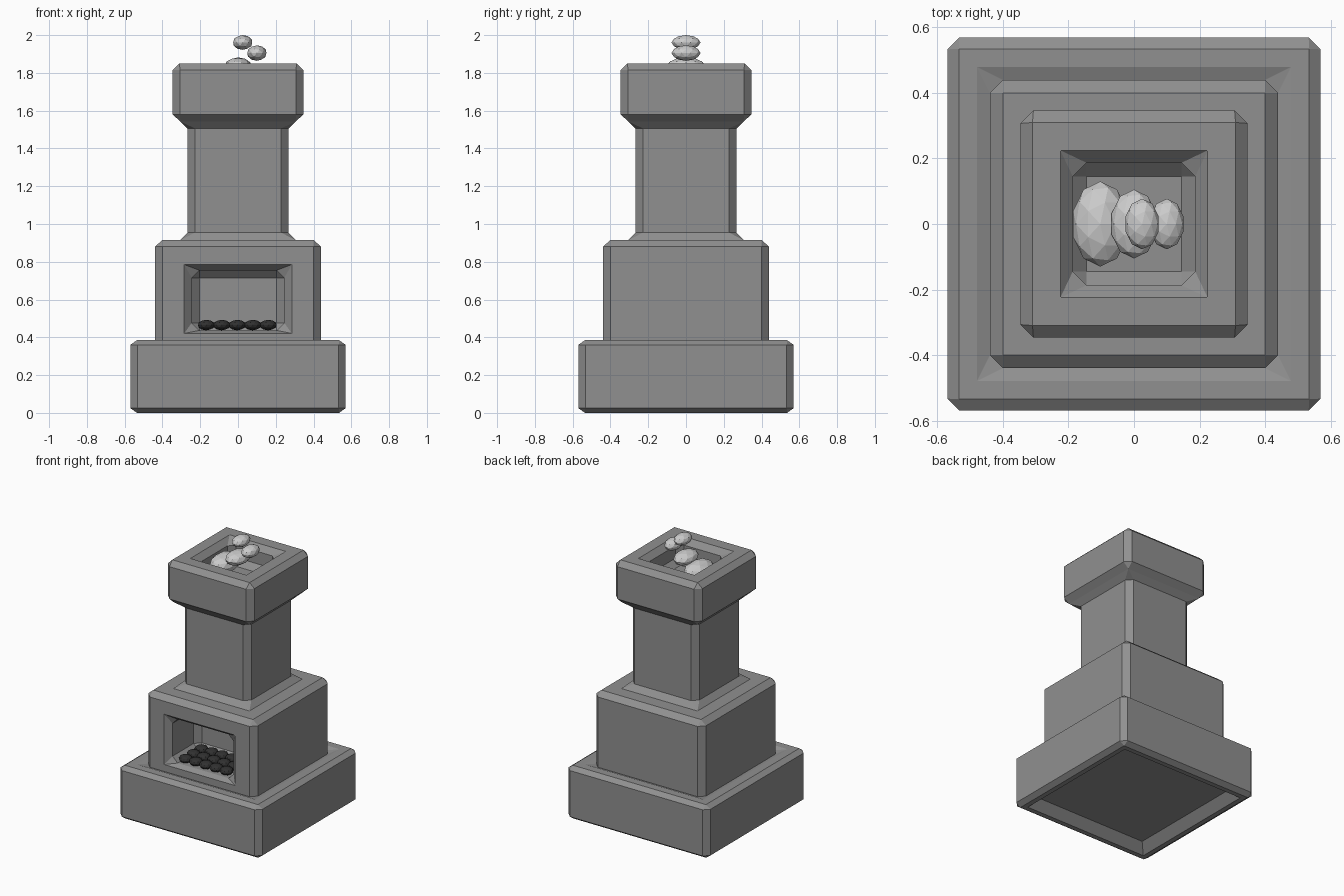
import bpy, bmesh
from mathutils import Vector

if "Cube" in bpy.data.objects:
    bpy.data.objects.remove(bpy.data.objects["Cube"])


def material(name, v):
    m = bpy.data.materials.new(name)
    m.diffuse_color = (v, v, v, 1)
    m.use_nodes = True
    m.node_tree.nodes["Principled BSDF"].inputs["Base Color"].default_value = m.diffuse_color
    return m


def corners(a, b, c):
    # rectangle of half sizes a, b with corners cut by c
    return [(a, -b + c), (a, b - c), (a - c, b), (-a + c, b),
            (-a, b - c), (-a, -b + c), (-a + c, -b), (a - c, -b)]


def loft(bm, rings, place, cap_start):
    # skin a list of (half_a, half_b, cut, distance) rings
    loops = [[bm.verts.new(place(u, v, c, d)) for u, v in corners(a, b, c)]
             for a, b, c, d in rings]
    for lo, hi in zip(loops, loops[1:]):
        for i in range(8):
            j = (i + 1) % 8
            bm.faces.new((lo[i], lo[j], hi[j], hi[i]))
    if cap_start:
        bm.faces.new(loops[0])
    bm.faces.new(loops[-1])


stone = material("stone", 0.28)
smoke = material("smoke", 0.6)
coal = material("coal", 0.03)

# Stone body: half width, corner cut, height; from the hollow underside
# up the outside and ending inside the chimney hole
body = [(.44, 0, .06), (.50, 0, 0), (.535, 0, 0), (.57, .037, .025), (.57, .037, .36), (.535, 0, .385),
        (.48, 0, .385), (.44, .04, .37), (.44, .04, .88), (.40, 0, .915),
        (.305, 0, .915), (.267, .04, .955), (.267, .04, 1.505),
        (.305, 0, 1.543), (.347, .04, 1.58), (.347, .04, 1.815), (.31, 0, 1.85),
        (.225, 0, 1.85), (.187, .042, 1.81), (.187, .042, 1.72), (.145, 0, 1.68)]
bm = bmesh.new()
loft(bm, [(h, h, c, z) for h, c, z in body],
     lambda u, v, c, d: Vector((u, v, d)), True)

# Fire opening replaces the front panel of the middle block
panel = min(bm.faces, key=lambda f: (f.calc_center_median() - Vector((0, -.44, .625))).length)
bmesh.ops.delete(bm, geom=[panel], context='FACES_ONLY')
heights = {-.44: .603, -.40: .596, -.16: .596, -.12: .596, -.441: .625}
opening = [(.40, .255, 0, -.441), (.285, .1825, 0, -.44), (.245, .159, .04, -.40),
           (.245, .159, .04, -.16), (.205, .119, 0, -.12)]
loft(bm, opening, lambda u, v, c, d: Vector((u, max(d, -.44), heights[d] + v)), False)
bmesh.ops.remove_doubles(bm, verts=bm.verts[:], dist=0.0005)
bmesh.ops.recalc_face_normals(bm, faces=bm.faces[:])
mesh = bpy.data.meshes.new("stone_body")
bm.to_mesh(mesh)
bm.free()
mesh.materials.append(stone)
bpy.context.collection.objects.link(bpy.data.objects.new("stone_body", mesh))


def blob(name, loc, size, mat):
    bpy.ops.mesh.primitive_ico_sphere_add(subdivisions=2, radius=1, location=loc)
    ob = bpy.context.object
    ob.name = name
    ob.scale = size
    ob.data.materials.append(mat)


# Smoke puffs rising from the chimney
for x, z, sx, sy, sz in [(-.103, 1.77, .087, .13, .065), (0, 1.835, .072, .105, .047),
                         (.10, 1.905, .053, .077, .041), (.025, 1.961, .053, .077, .039)]:
    blob("smoke_puff", (x, 0, z), (sx, sy, sz), smoke)

# Bed of coals
for row in range(3):
    for col in range(5):
        blob("coal", (-.168 + .082 * col, -.36 + .09 * row, .465), (.046, .046, .028), coal)
